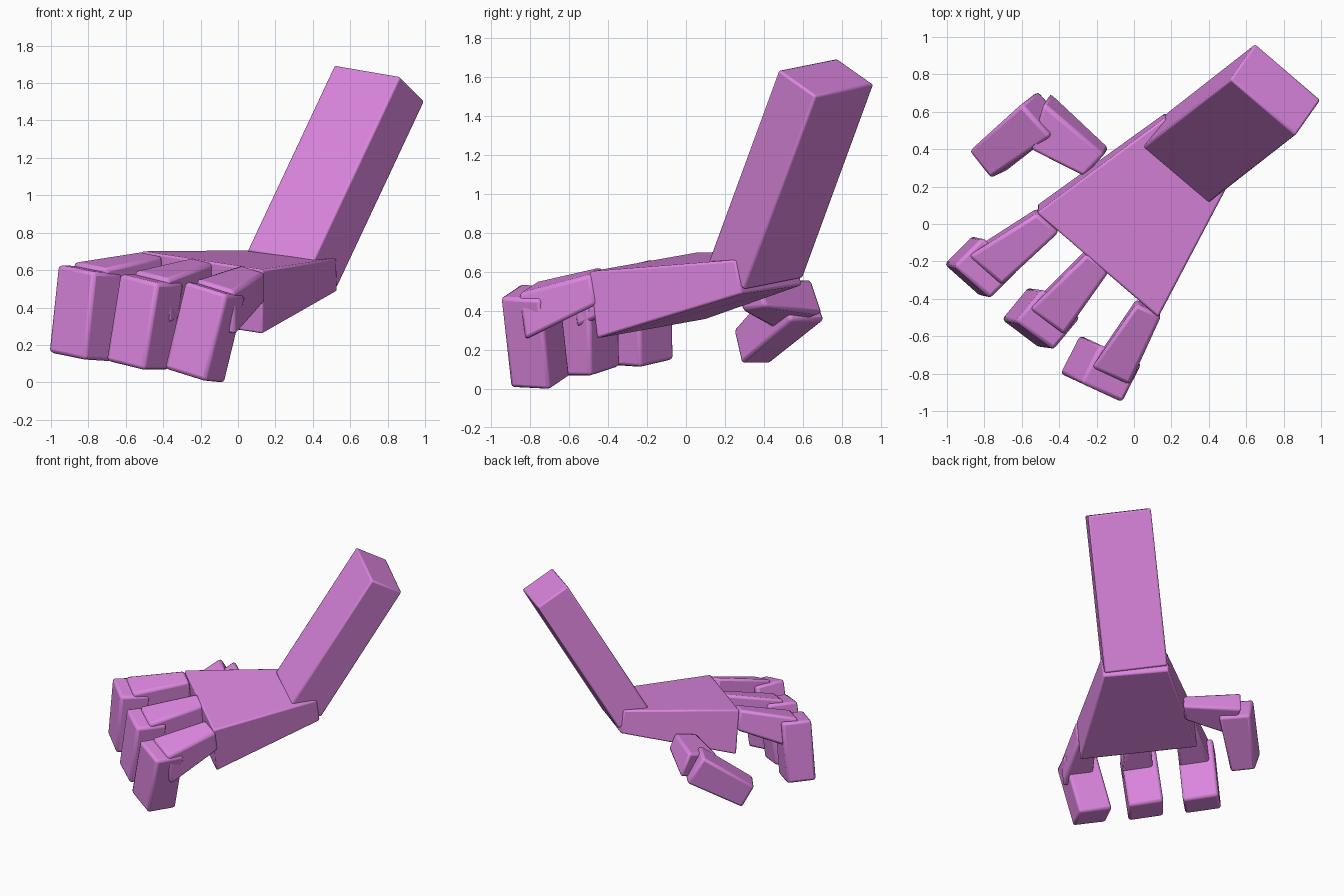
import bpy, bmesh
from mathutils import Vector as V

if "Cube" in bpy.data.objects:
    bpy.data.objects.remove(bpy.data.objects["Cube"])

skin = bpy.data.materials.new("pink_skin")
skin.diffuse_color = (0.72, 0.24, 0.74, 1)
skin.use_nodes = True
skin.node_tree.nodes["Principled BSDF"].inputs["Base Color"].default_value = skin.diffuse_color


def block(name, start, end, bevel=0.02):
    """Tapered box between two sections, each (centre, half side, half depth)."""
    bm = bmesh.new()
    rings = []
    for sec in (start, end):
        c, s, d = (V(v) for v in sec)
        rings.append([bm.verts.new(c + i * s + j * d)
                      for i, j in ((-1, -1), (1, -1), (1, 1), (-1, 1))])
    a, b = rings
    bm.faces.new(a)
    bm.faces.new(b)
    for i in range(4):
        k = (i + 1) % 4
        bm.faces.new((a[i], a[k], b[k], b[i]))
    bmesh.ops.recalc_face_normals(bm, faces=bm.faces)
    me = bpy.data.meshes.new(name)
    bm.to_mesh(me)
    bm.free()
    ob = bpy.data.objects.new(name, me)
    bpy.context.collection.objects.link(ob)
    me.materials.append(skin)
    m = ob.modifiers.new("soft_edges", 'BEVEL')
    m.width = bevel
    m.segments = 2
    bpy.ops.object.select_all(action='DESELECT')
    ob.select_set(True)
    bpy.context.view_layer.objects.active = ob
    bpy.ops.object.shade_smooth_by_angle()
    return ob


# Forearm and palm
side, depth = (0.175, -0.15, -0.03), (-0.067, -0.095, 0.067)
block("forearm", ((0.29, 0.355, 0.605), side, depth),
      ((0.757, 0.72, 1.60), side, depth), 0.012)
block("palm", ((0.3475, 0.425, 0.5975), (0.1825, -0.155, -0.0225), (-0.0025, -0.015, 0.0875)),
      ((-0.195, -0.20, 0.48), (0.325, -0.28, -0.05), (0, -0.02, 0.172)), 0.012)

# Fingers: knuckle, bend, tip, half side, half depth
fingers = {
    "outer": ((-0.46, 0.02, 0.61), (-0.79, -0.235, 0.605), (-0.84, -0.225, 0.135),
              (0.098, -0.087, -0.02), (0.077, 0.077, -0.005)),
    "middle": ((-0.19, -0.19, 0.575), (-0.46, -0.51, 0.555), (-0.535, -0.50, 0.09),
               (0.102, -0.077, -0.025), (0.072, 0.087, 0)),
    "inner": ((0.08, -0.445, 0.53), (-0.12, -0.80, 0.50), (-0.233, -0.748, 0.035),
              (0.112, -0.052, -0.035), (0.052, 0.102, -0.005)),
}
for n, (knuckle, bend, tip, s, d) in fingers.items():
    bend, s = V(bend), V(s)
    block(n + "_finger_base", (knuckle, s * 0.6, (0, -0.015, 0.078)),
          (bend + V((0, 0, -0.10)), s * 0.9, (-0.005, -0.015, 0.12)))
    block(n + "_finger_tip", (bend, s, d), (tip, s, d))

# Thumb
block("thumb_base", ((-0.20, 0.33, 0.47), (0.055, 0.06, 0.01), (-0.015, -0.02, 0.06)),
      ((-0.50, 0.55, 0.435), (0.035, 0.125, 0.04), (-0.02, -0.03, 0.09)))
block("thumb_tip", ((-0.48, 0.59, 0.455), (0.077, -0.087, 0), (0.047, 0.037, -0.102)),
      ((-0.785, 0.335, 0.215), (0.058, -0.073, 0), (0.042, 0.02, -0.088)))
